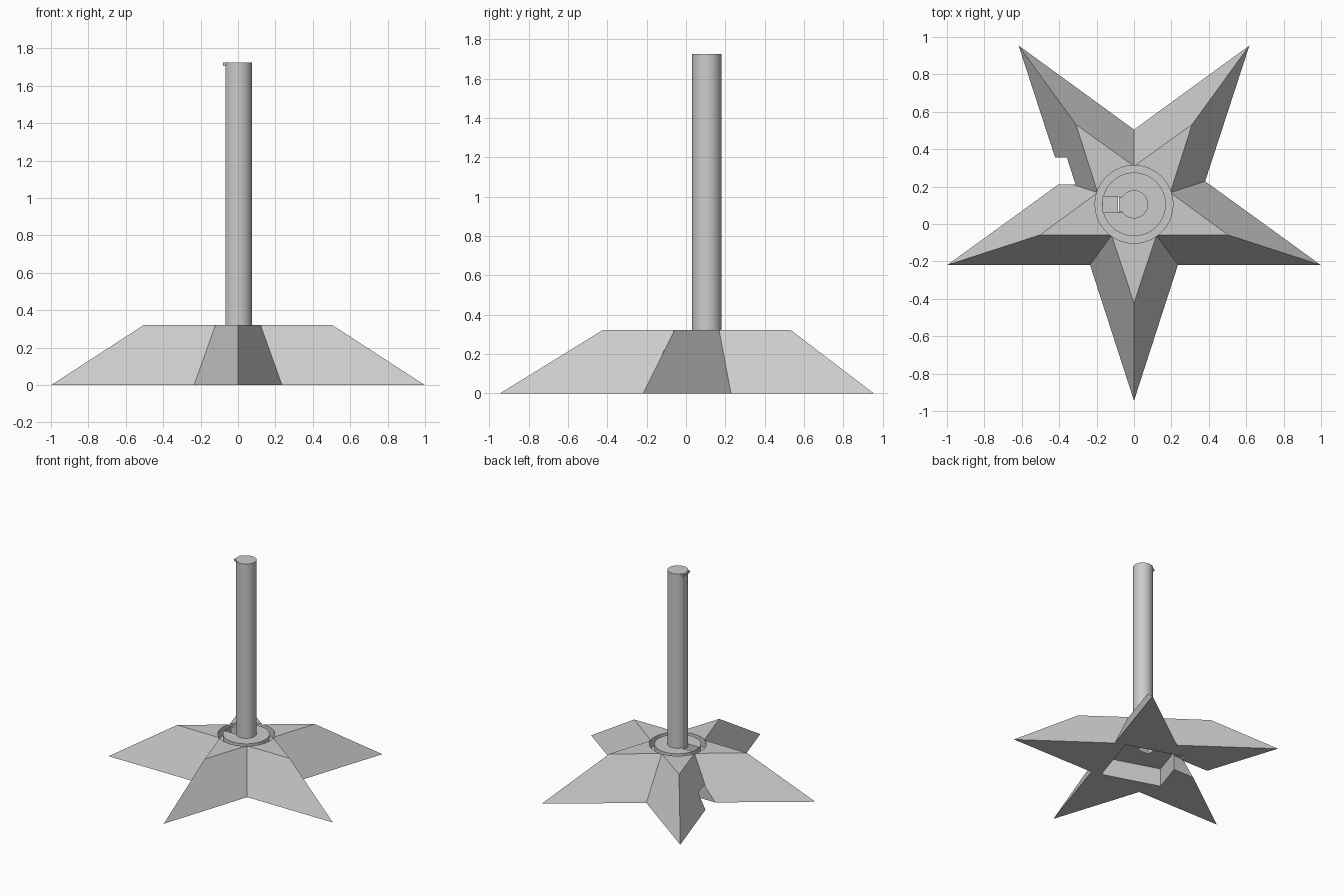
import bpy, bmesh, math
from mathutils import Matrix

old = bpy.data.objects.get("Cube")
if old:
    bpy.data.objects.remove(old, do_unlink=True)

CY = 0.105      # y of the star and pole axis
DECK = 0.322    # height of the flat top of the base
TOP = 1.725     # top of the pole

grey = bpy.data.materials.new("light_grey")
grey.use_nodes = True
colour = (0.6, 0.6, 0.6, 1)
grey.diffuse_color = colour
grey.node_tree.nodes["Principled BSDF"].inputs["Base Color"].default_value = colour


def finish(name, bm):
    bmesh.ops.recalc_face_normals(bm, faces=bm.faces)
    mesh = bpy.data.meshes.new(name)
    bm.to_mesh(mesh)
    bm.free()
    mesh.materials.append(grey)
    ob = bpy.data.objects.new(name, mesh)
    bpy.context.scene.collection.objects.link(ob)
    return ob


def box(name, x, y, z, turn=0):
    """Box from (min, max) ranges, turned about its own centre."""
    bm = bmesh.new()
    bmesh.ops.create_cube(bm, size=1)
    spans = (x, y, z)
    size = [b - a for a, b in spans]
    mid = [(a + b) / 2 for a, b in spans]
    bm.transform(Matrix.Translation(mid) @ Matrix.Rotation(turn, 4, 'Z')
                 @ Matrix.Diagonal((*size, 1)))
    return finish(name, bm)


def cylinder(name, radius, low, high):
    bm = bmesh.new()
    bmesh.ops.create_cone(bm, cap_ends=True, segments=64, radius1=radius,
                          radius2=radius, depth=high - low)
    bm.transform(Matrix.Translation((0, CY, (low + high) / 2)))
    return finish(name, bm)


def cut(target, cutter, operation='DIFFERENCE'):
    cutter.hide_render = True
    mod = target.modifiers.new("cut", 'BOOLEAN')
    mod.operation = operation
    mod.solver = 'EXACT'
    mod.object = cutter
    bpy.context.view_layer.objects.active = target
    bpy.ops.object.modifier_apply(modifier=mod.name)
    bpy.data.objects.remove(cutter, do_unlink=True)


def star_ring(bm, tip, valley, z):
    ring = []
    for i in range(10):
        a = math.radians(-90 + 36 * i)
        r = valley if i % 2 else tip
        ring.append(bm.verts.new((r * math.cos(a), CY + r * math.sin(a), z)))
    return ring


# Five-pointed star base with sloping sides
bm = bmesh.new()
foot = star_ring(bm, 1.05, 0.4, 0)
deck = star_ring(bm, 0.528, 0.204, DECK)
bm.faces.new(foot)
bm.faces.new(deck)
for i in range(10):
    j = (i + 1) % 10
    bm.faces.new((foot[i], foot[j], deck[j], deck[i]))
base = finish("star_base", bm)

# Ring groove around the central disc
groove = cylinder("groove_cutter", 0.208, DECK - 0.07, DECK + 0.1)
cut(groove, cylinder("disc_core", 0.17, DECK - 0.2, DECK + 0.2))
cut(base, groove)

# Square pocket underneath, cable channel, slot and cable hole
cut(base, box("pocket_cutter", (-0.24, 0.24), (CY - 0.24, CY + 0.24),
              (-0.1, 0.15), math.radians(-18)))
cut(base, box("channel_cutter", (-0.6, -0.12), (0.21, 0.355), (-0.1, 0.12)))
cut(base, box("slot_cutter", (-0.165, 0.02), (CY - 0.043, CY + 0.043), (0.2, 0.5)))
cut(base, box("hole_cutter", (-0.085, 0.02), (CY - 0.041, CY + 0.041), (0.1, 0.25)))

# Pole with a flat cable run on its right side
pole = cylinder("pole", 0.075, DECK - 0.02, TOP)
cut(pole, box("flat_cutter", (-0.2, -0.068), (CY - 0.1, CY + 0.1), (0.2, TOP - 0.018)))
bpy.ops.object.select_all(action='DESELECT')
pole.select_set(True)
bpy.context.view_layer.objects.active = pole
bpy.ops.object.shade_smooth_by_angle(angle=math.radians(20))

# Small lip above the cable run
box("pole_lip", (-0.08, -0.05), (CY - 0.04, CY + 0.04), (TOP - 0.018, TOP - 0.001))
